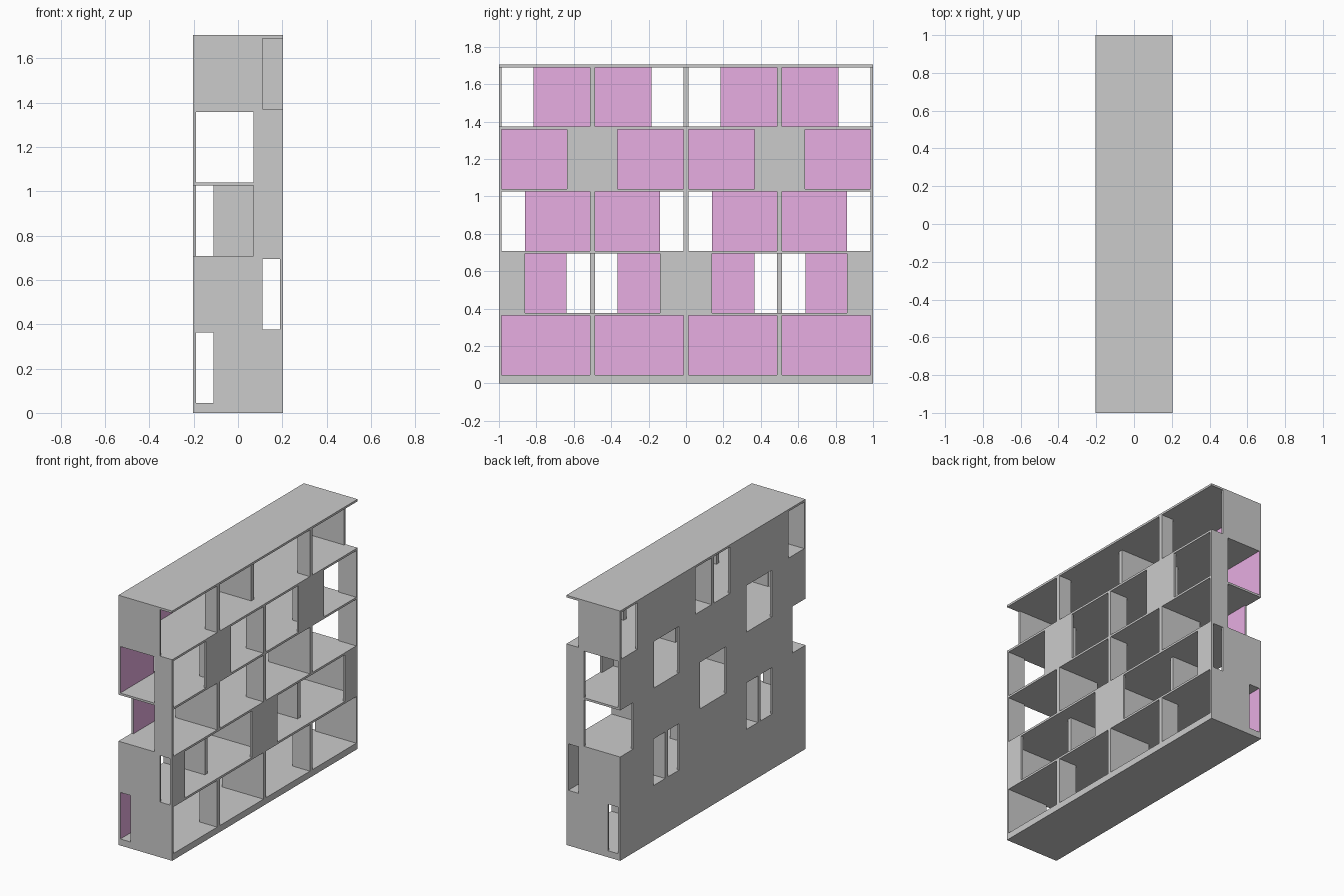
import bpy, bmesh
from mathutils import Matrix, Vector

if "Cube" in bpy.data.objects:
    bpy.data.objects.remove(bpy.data.objects["Cube"])

D = 0.203          # half depth
T = 0.0145         # board thickness
PITCH = 0.332      # row spacing
Z0 = 0.03          # underside of the lowest shelf

pink = bpy.data.materials.new("pink_back")
pink.diffuse_color = (0.8, 0.42, 0.76, 1)
pink.use_nodes = True
pink.node_tree.nodes["Principled BSDF"].inputs["Base Color"].default_value = pink.diffuse_color
grey = bpy.data.materials.new("grey_board")
grey.diffuse_color = (0.8, 0.8, 0.8, 1)
grey.use_nodes = True
grey.node_tree.nodes["Principled BSDF"].inputs["Base Color"].default_value = grey.diffuse_color


def make_part(name, boxes, pink_front=False):
    """One object from a list of (x0, x1, y0, y1, z0, z1) boards."""
    bm = bmesh.new()
    for x0, x1, y0, y1, z0, z1 in boxes:
        centre = Vector(((x0 + x1) / 2, (y0 + y1) / 2, (z0 + z1) / 2))
        mat = Matrix.Translation(centre) @ Matrix.Diagonal((x1 - x0, y1 - y0, z1 - z0, 1))
        bmesh.ops.create_cube(bm, size=1, matrix=mat)
    bm.normal_update()
    mesh = bpy.data.meshes.new(name)
    if pink_front:
        mesh.materials.append(grey)
        mesh.materials.append(pink)
        for f in bm.faces:
            f.material_index = int(f.normal.x > 0.9)
    bm.to_mesh(mesh)
    bm.free()
    obj = bpy.data.objects.new(name, mesh)
    bpy.context.collection.objects.link(obj)


def both_sides(spans):
    """Mirror y spans across the middle; a span starting at 0 becomes one board."""
    out = []
    for a, b in spans:
        out += [(-b, b)] if a == 0 else [(a, b), (-b, -a)]
    return out


# Per row: x span of end/middle uprights, x span of quarter uprights,
# solid y spans of the back, y spans of the front panels
rows = [
    ((-0.11, D), (0.07, D), [(0, 1)], []),
    ((T - D, 0.11), (-D, 0.11), [(0, 0.365), (0.64, 1)], [(0, 0.138), (0.862, 1)]),
    ((0.07, D), (-0.11, D), [(0.14, 0.86)], []),
    ((0.07, D), (0.07, D - T), [(0, 0.365), (0.635, 1)], [(0.365, 0.635)]),
    ((-D, 0.11), (0.11, D), [(0.185, 0.815)], []),
]

# Base and shelves
make_part("base", [(-D, D, -1, 1, 0, Z0 + T)])
for k in range(1, 6):
    z = Z0 + k * PITCH
    make_part("top" if k == 5 else f"shelf_{k}", [(-D, D, -1, 1, z, z + T)])

# Uprights, back panels and front panels
for k, (main, quarter, back, front) in enumerate(rows):
    z = (Z0 + k * PITCH + T, Z0 + (k + 1) * PITCH)
    make_part(f"uprights_{k + 1}",
              [(*main, a, b, *z) for a, b in both_sides([(0, T), (1 - T, 1)])] +
              [(*quarter, a, b, *z) for a, b in both_sides([(0.5 - T, 0.5 + T)])])
    make_part(f"back_panels_{k + 1}",
              [(-D, T - D, a, b, *z) for a, b in both_sides(back)], pink_front=True)
    if front:
        make_part(f"front_panels_{k + 1}",
                  [(D - T, D, a, b, *z) for a, b in both_sides(front)])
